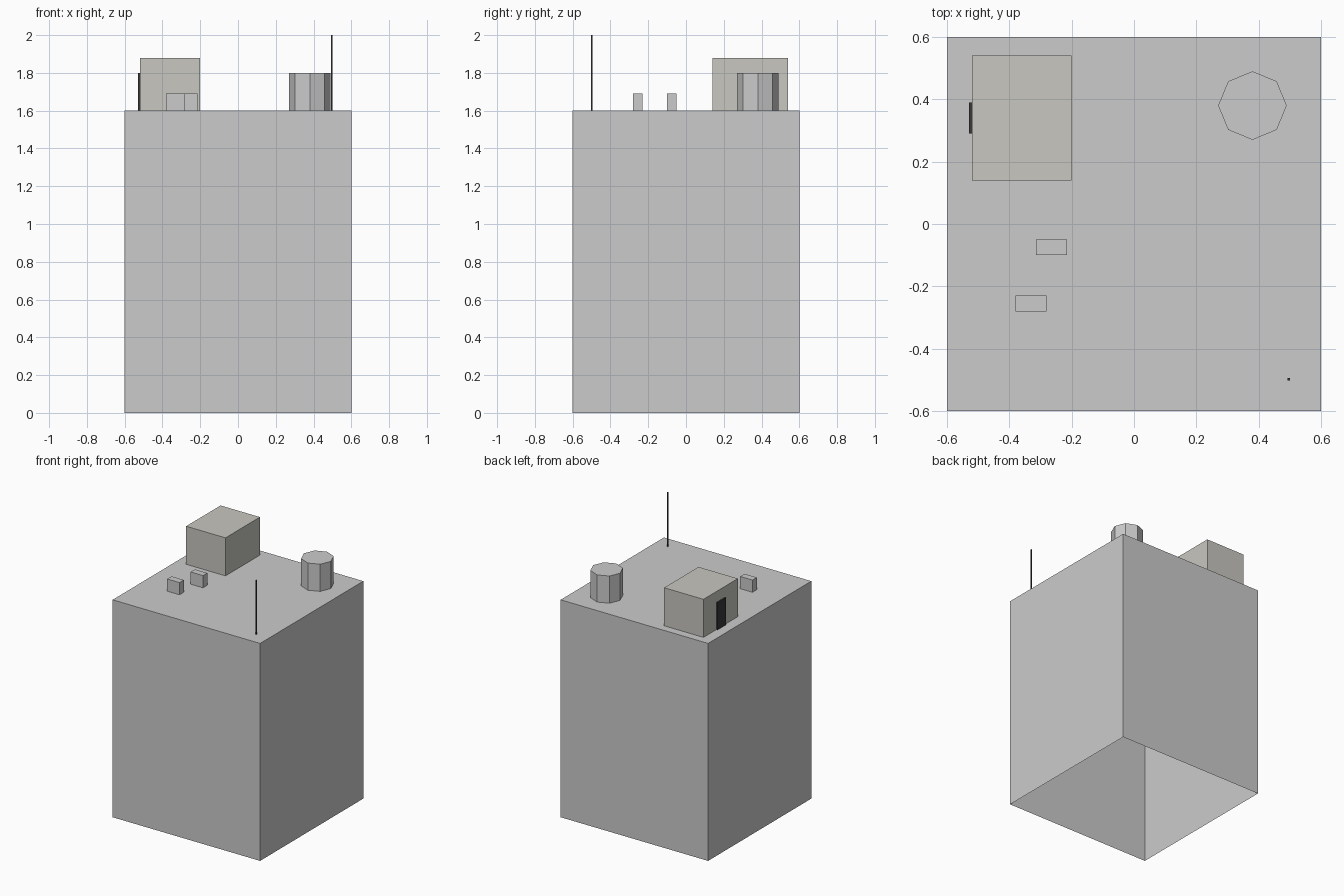
import bpy, bmesh
from mathutils import Matrix, Vector

if "Cube" in bpy.data.objects:
    bpy.data.objects.remove(bpy.data.objects["Cube"])

DECK = 1.60  # roof deck height


def material(name, rgb):
    m = bpy.data.materials.new(name)
    m.diffuse_color = (*rgb, 1)
    m.use_nodes = True
    m.node_tree.nodes["Principled BSDF"].inputs["Base Color"].default_value = m.diffuse_color
    return m


WARM = material("warm_concrete", (0.58, 0.57, 0.53))
DARK = material("dark_metal", (0.04, 0.04, 0.045))


def finish(name, bm, mat=None):
    bmesh.ops.recalc_face_normals(bm, faces=bm.faces[:])
    me = bpy.data.meshes.new(name)
    bm.to_mesh(me)
    bm.free()
    if mat:
        me.materials.append(mat)
    ob = bpy.data.objects.new(name, me)
    bpy.context.collection.objects.link(ob)
    return ob


def box(name, lo, hi, mat=None, open_bottom=False):
    lo, hi = Vector(lo), Vector(hi)
    bm = bmesh.new()
    bmesh.ops.create_cube(bm, size=1, matrix=Matrix.Translation((lo + hi) / 2)
                          @ Matrix.Diagonal((*(hi - lo), 1)))
    bmesh.ops.recalc_face_normals(bm, faces=bm.faces[:])
    if open_bottom:
        bottom = [f for f in bm.faces if f.normal.z < -0.5]
        bmesh.ops.delete(bm, geom=bottom, context='FACES')
    return finish(name, bm, mat)


# Tower walls and roof deck, open underneath
box("tower_body", (-0.6, -0.6, 0), (0.6, 0.6, DECK), open_bottom=True)

# Parapet: square rim with walls dropped down to the deck
bm = bmesh.new()
bmesh.ops.create_grid(bm, x_segments=1, y_segments=1, size=0.6,
                      matrix=Matrix.Translation((0, 0, 1.65)))
inner = bm.faces[:]
bmesh.ops.inset_region(bm, faces=inner, thickness=0.03, use_even_offset=True)
bmesh.ops.delete(bm, geom=inner, context='FACES')
rim = [e for e in bm.edges if e.is_boundary]
ext = bmesh.ops.extrude_edge_only(bm, edges=rim)
bmesh.ops.translate(bm, vec=(0, 0, DECK - 1.65),
                    verts=[v for v in ext["geom"] if isinstance(v, bmesh.types.BMVert)])
finish("parapet", bm, WARM)

# Stairwell shed and its door
box("stair_shed", (-0.52, 0.14, DECK), (-0.20, 0.54, 1.88), WARM)
box("shed_door", (-0.53, 0.29, DECK), (-0.52, 0.39, 1.80), DARK)

# Octagonal water tank
bm = bmesh.new()
bmesh.ops.create_cone(bm, cap_ends=True, segments=8, radius1=0.11, radius2=0.11,
                      depth=0.2, matrix=Matrix.Translation((0.38, 0.38, DECK + 0.1)))
finish("water_tank", bm)

# Small vent units
for i, (x, y) in enumerate([(-0.315, -0.10), (-0.38, -0.28)]):
    box(f"vent_unit_{i + 1}", (x, y, DECK), (x + 0.10, y + 0.05, 1.69))

# Antenna mast
box("antenna", (0.493, -0.502, DECK), (0.501, -0.494, 2.0), DARK)
